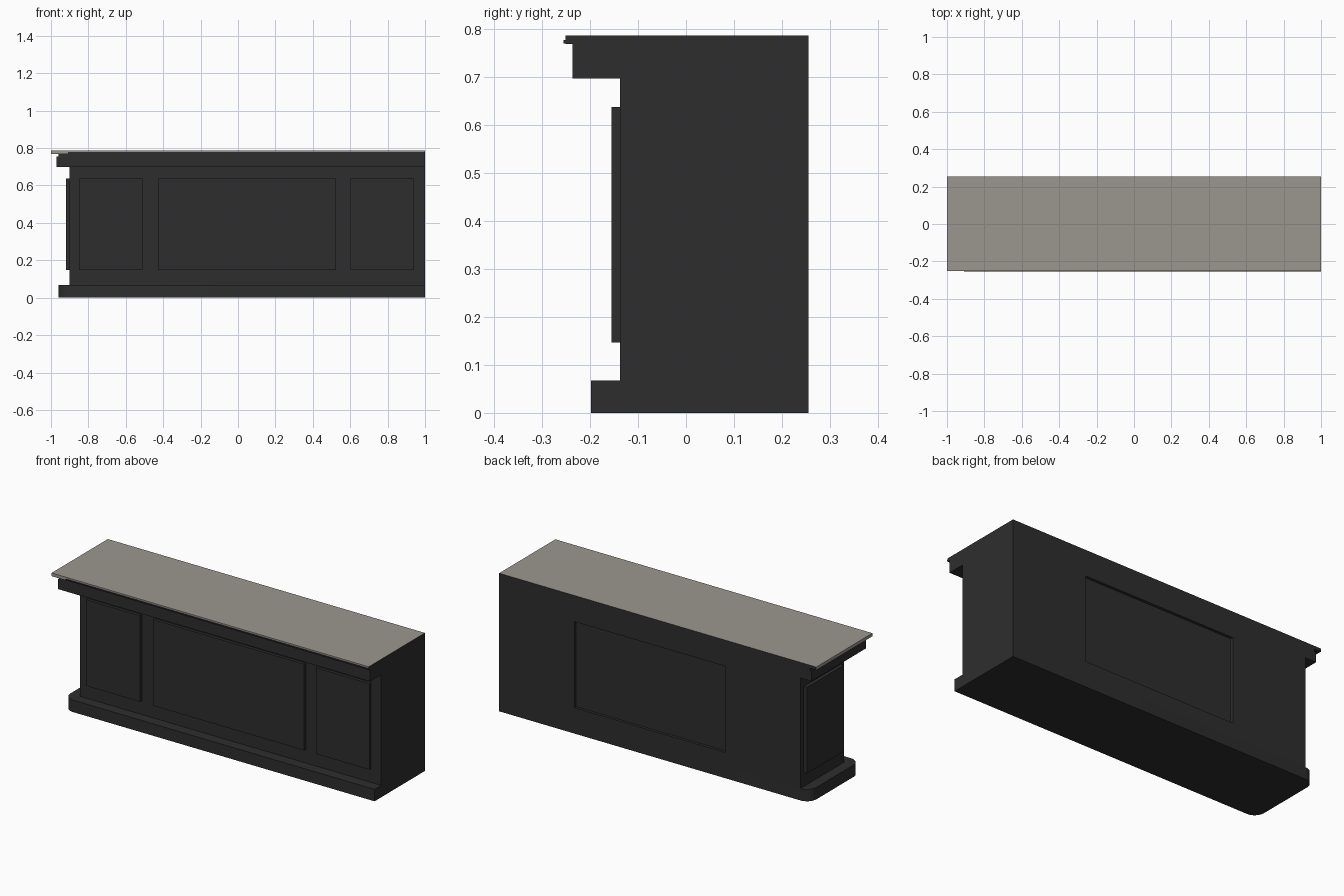
import bpy
import bmesh
import math

cube = bpy.data.objects.get("Cube")
if cube:
    bpy.data.objects.remove(cube, do_unlink=True)


def make_material(name, rgb):
    mat = bpy.data.materials.new(name)
    mat.use_nodes = True
    color = (*rgb, 1.0)
    mat.diffuse_color = color
    mat.node_tree.nodes["Principled BSDF"].inputs["Base Color"].default_value = color
    return mat


DARK = make_material("dark charcoal", (0.027, 0.027, 0.027))
STONE = make_material("warm grey stone", (0.33, 0.305, 0.275))

BACK, RIGHT = 0.255, 1.0            # flush planes shared by every layer
PANEL_LOW, PANEL_HIGH = 0.147, 0.638


def box(name, xs, ys, zs, round_radius=0):
    """Box from ranges; optionally rounds the vertical edges on the -x end."""
    bm = bmesh.new()
    bmesh.ops.create_cube(bm, size=1)
    for v in bm.verts:
        for axis, (low, high) in enumerate((xs, ys, zs)):
            v.co[axis] = high if v.co[axis] > 0 else low
    if round_radius:
        edges = [e for e in bm.edges if all(abs(v.co.x - xs[0]) < 1e-5 for v in e.verts)
                 and abs(e.verts[0].co.z - e.verts[1].co.z) > 1e-5]
        bmesh.ops.bevel(bm, geom=edges, offset=round_radius, segments=8,
                        profile=0.5, affect='EDGES')
    mesh = bpy.data.meshes.new(name)
    bm.to_mesh(mesh)
    bm.free()
    mesh.materials.append(DARK)
    obj = bpy.data.objects.new(name, mesh)
    bpy.context.collection.objects.link(obj)
    return obj


def activate(obj):
    bpy.ops.object.select_all(action='DESELECT')
    obj.select_set(True)
    bpy.context.view_layer.objects.active = obj


# Plinth with rounded free end
plinth = box("plinth", (-0.96, RIGHT), (-0.198, BACK), (0, 0.068), 0.06)
activate(plinth)
bpy.ops.object.shade_smooth_by_angle(angle=math.radians(35))

# Cabinet body with a shallow recess in the back
body = box("cabinet_body", (-0.9, RIGHT), (-0.138, BACK), (0.068, 0.698))
cutter = box("recess_cutter", (-0.428, 0.525), (BACK - 0.016, BACK + 0.1),
             (PANEL_LOW, PANEL_HIGH))
cutter.hide_render = True
cut = body.modifiers.new("back_recess", 'BOOLEAN')
cut.operation = 'DIFFERENCE'
cut.solver = 'EXACT'
cut.object = cutter
activate(body)
bpy.ops.object.modifier_apply(modifier=cut.name)
bpy.data.objects.remove(cutter, do_unlink=True)

# Raised panels on the front and on the free end
for name, xs in (("front_panel_right", (-0.85, -0.51)),
                 ("front_panel_middle", (-0.428, 0.525)),
                 ("front_panel_left", (0.6, 0.937))):
    box(name, xs, (-0.155, -0.137), (PANEL_LOW, PANEL_HIGH))
box("end_panel", (-0.92, -0.899), (-0.108, 0.225), (PANEL_LOW, PANEL_HIGH))

# Cornice under the counter, with a small step at its free end
box("cornice", (-0.97, RIGHT), (-0.237, BACK), (0.698, 0.755))
box("cornice_step", (-0.96, RIGHT), (-0.237, BACK), (0.755, 0.769))

# Countertop: stone on the top, front and free end, dark elsewhere
top = box("countertop", (-1.0, RIGHT), (-0.251, BACK), (0.769, 0.787))
top.data.materials.append(STONE)
for face in top.data.polygons:
    n = face.normal
    face.material_index = int(n.z > 0.5 or n.y < -0.5 or n.x < -0.5)

# Thin dark lip along the counter front
box("counter_lip", (-0.91, RIGHT), (-0.255, -0.25), (0.771, 0.778))
